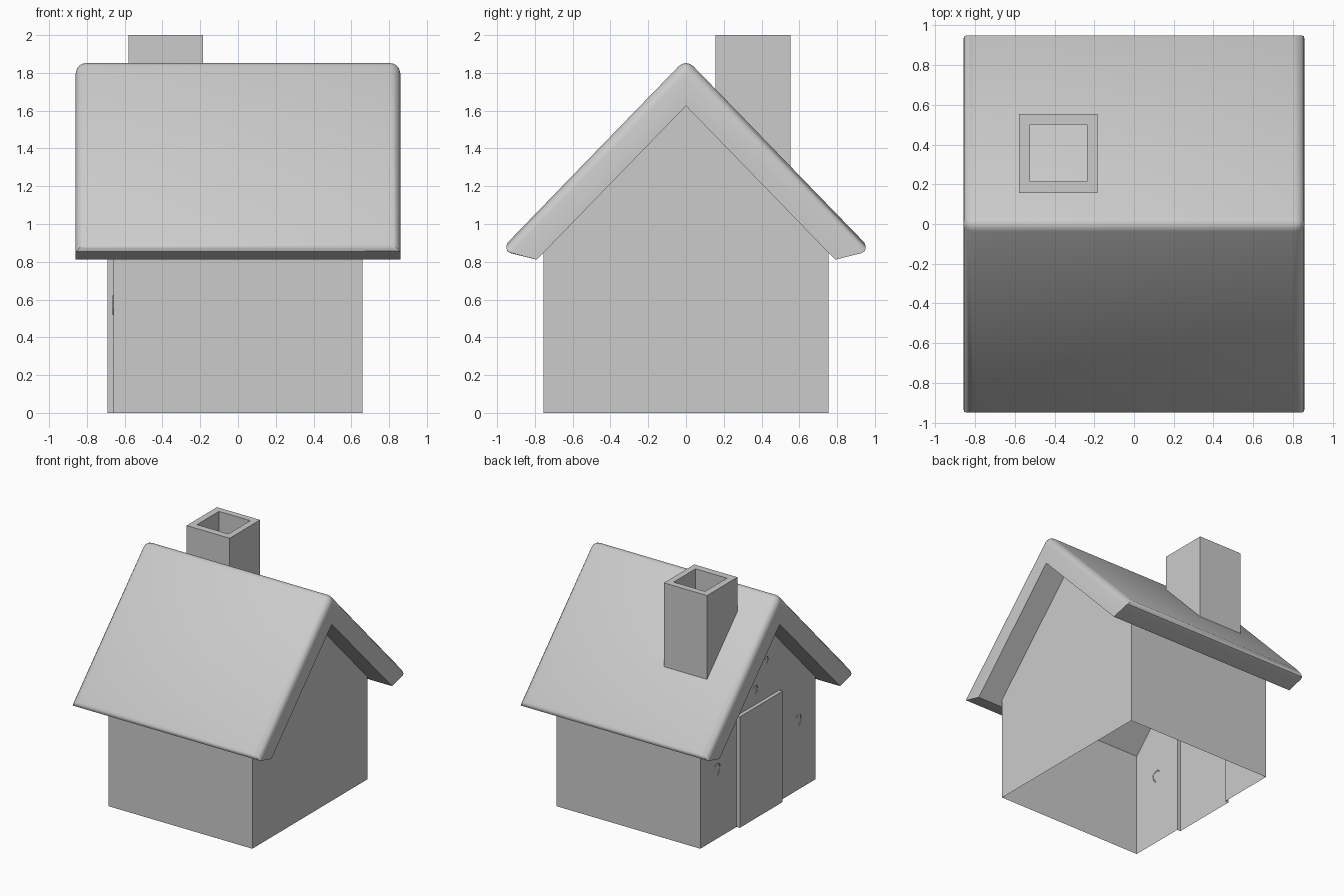
import bpy, bmesh

if "Cube" in bpy.data.objects:
    bpy.data.objects.remove(bpy.data.objects["Cube"])

PITCH = 1.03          # roof slope
WX, WY = 0.66, 0.755  # half size of the walls
RX = 0.86             # half length of the roof


def finish(name, bm, recalc=True):
    if recalc:
        bmesh.ops.recalc_face_normals(bm, faces=bm.faces)
    me = bpy.data.meshes.new(name)
    bm.to_mesh(me)
    bm.free()
    ob = bpy.data.objects.new(name, me)
    bpy.context.collection.objects.link(ob)
    return ob


def face(bm, pts):
    return bm.faces.new([bm.verts.new(p) for p in pts])


# walls: thin shell, open underneath, with a door opening on the left gable
bm = bmesh.new()
eave = 1.625 - PITCH * WY
DY, DZ, DX = 0.28, 0.92, -0.69
gable = [(WY, 0), (WY, eave), (0, 1.625), (-WY, eave), (-WY, 0)]
notch = [(-DY, 0), (-DY, DZ), (DY, DZ), (DY, 0)]
face(bm, [(WX, y, z) for y, z in reversed(gable)])
face(bm, [(-WX, y, z) for y, z in gable + notch])
for s in (-1, 1):
    face(bm, [(-s * WX, s * WY, 0), (-s * WX, s * WY, eave),
              (s * WX, s * WY, eave), (s * WX, s * WY, 0)])
bmesh.ops.remove_doubles(bm, verts=bm.verts, dist=1e-4)
finish("walls", bm)

# door: shallow panel standing proud of the left wall, open at the back
bm = bmesh.new()
face(bm, [(DX, y, z) for y, z in notch])
for (y0, z0), (y1, z1) in zip(notch, notch[1:] + notch[:1]):
    if z0 or z1:
        face(bm, [(DX, y0, z0), (-WX, y0, z0), (-WX, y1, z1), (DX, y1, z1)])
bmesh.ops.remove_doubles(bm, verts=bm.verts, dist=1e-4)
finish("door", bm)

# roof: thick gabled profile with rounded outer edges
bm = bmesh.new()
half = [(0.983, 0.862), (0.79, 0.811)]
profile = [(0, 1.875)] + half + [(0, 1.625)] + [(-y, z) for y, z in reversed(half)]
cap = face(bm, [(-RX, y, z) for y, z in profile])
ext = bmesh.ops.extrude_face_region(bm, geom=[cap], use_keep_orig=True)
bmesh.ops.translate(bm, vec=(2 * RX, 0, 0),
                    verts=[g for g in ext["geom"] if isinstance(g, bmesh.types.BMVert)])
bmesh.ops.recalc_face_normals(bm, faces=bm.faces)


def is_outer(v):
    y, z = abs(v.co.y), v.co.z
    return z > 1.8 or y > 0.9


edges = [e for e in bm.edges if all(is_outer(v) for v in e.verts)]
bmesh.ops.bevel(bm, geom=edges, offset=0.055, offset_type='OFFSET', segments=4,
                profile=0.5, affect='EDGES', clamp_overlap=True)
# keep the ridge and eaves within the measured outline
for v in bm.verts:
    v.co.y = max(-0.95, min(0.95, v.co.y))
roof = finish("roof", bm)
bpy.context.view_layer.objects.active = roof
roof.select_set(True)
bpy.ops.object.shade_smooth_by_angle(angle=0.6)
roof.select_set(False)

# chimney: square tube whose foot follows the roof slope
bm = bmesh.new()


def ring(x0, x1, y0, y1, top):
    return [bm.verts.new((x, y, 2.0 if top else 1.80 - PITCH * y))
            for x, y in ((x0, y0), (x1, y0), (x1, y1), (x0, y1))]


outer = (-0.58, -0.185, 0.155, 0.553)
inner = (-0.525, -0.237, 0.213, 0.5)
rings = [ring(*outer, False), ring(*outer, True), ring(*inner, True), ring(*inner, False)]
for a, b in zip(rings, rings[1:] + rings[:1]):
    for i in range(4):
        j = (i + 1) % 4
        bm.faces.new((a[i], a[j], b[j], b[i]))
finish("chimney", bm)


# small cracks in the plaster around the door
hook = [(0.04, 0.03), (0.015, 0.05), (-0.03, 0.035), (-0.035, 0.0), (0.0, -0.05)]
for i, (y, z, s) in enumerate([(0.53, 0.57, 1), (-0.53, 0.57, 1),
                               (0.03, 1.04, 0.7), (-0.11, 1.23, 0.6)]):
    cu = bpy.data.curves.new("wall_crack_%d" % i, 'CURVE')
    cu.dimensions = '3D'
    cu.bevel_depth = 0.004
    cu.bevel_resolution = 0
    sp = cu.splines.new('POLY')
    sp.points.add(len(hook) - 1)
    for p, (dy, dz) in zip(sp.points, hook):
        p.co = (-WX, y + dy * s, z + dz * s, 1)
    bpy.context.collection.objects.link(bpy.data.objects.new(cu.name, cu))
